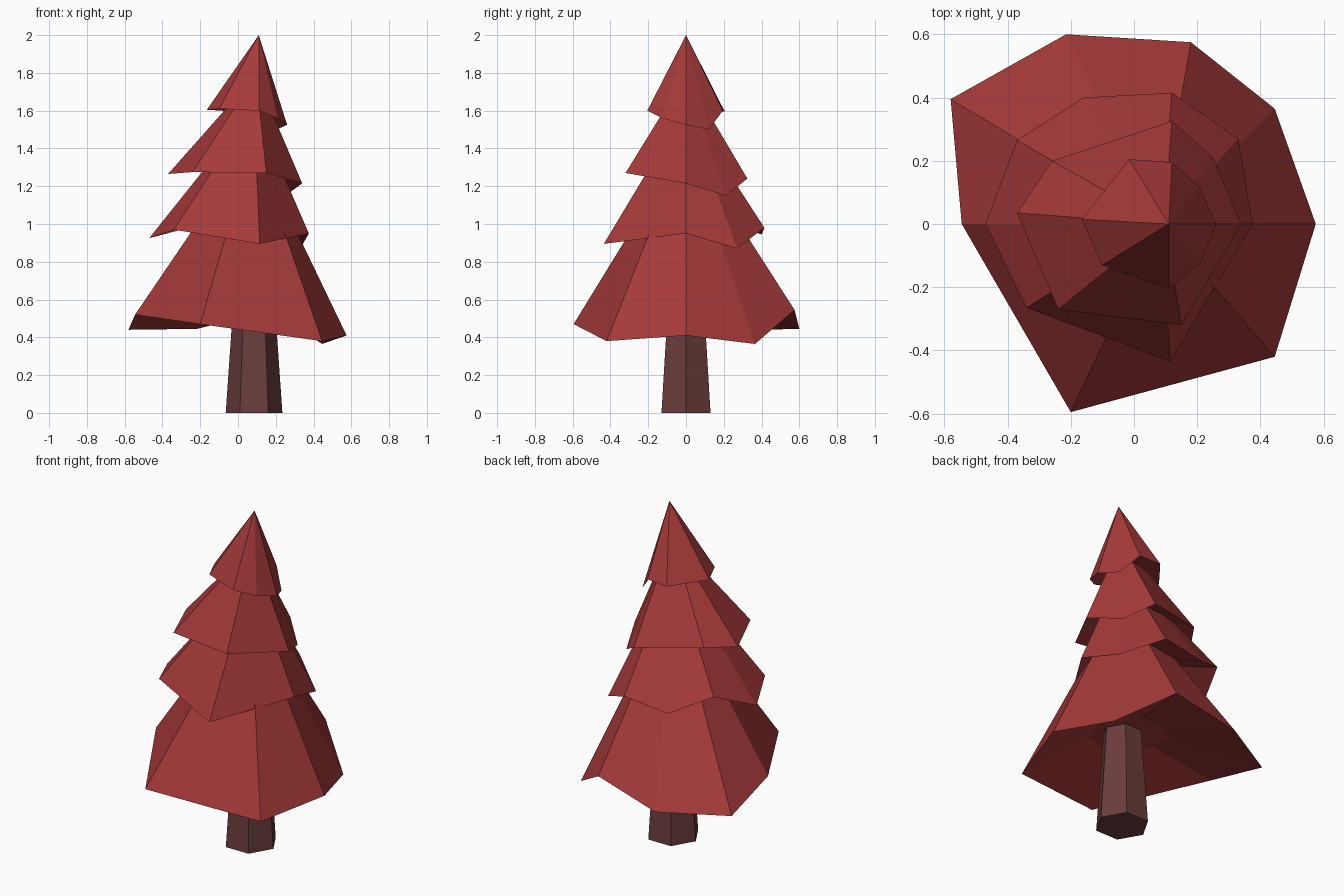
import bpy, bmesh, math

if "Cube" in bpy.data.objects:
    bpy.data.objects.remove(bpy.data.objects["Cube"])


def material(name, color):
    m = bpy.data.materials.new(name)
    m.diffuse_color = (*color, 1)
    m.use_nodes = True
    m.node_tree.nodes["Principled BSDF"].inputs["Base Color"].default_value = m.diffuse_color
    return m


def add_object(name, bm, mat):
    bmesh.ops.recalc_face_normals(bm, faces=bm.faces)
    me = bpy.data.meshes.new(name)
    bm.to_mesh(me)
    bm.free()
    me.materials.append(mat)
    ob = bpy.data.objects.new(name, me)
    bpy.context.collection.objects.link(ob)
    return ob


foliage_red = material("foliage red", (0.38, 0.042, 0.042))
bark_brown = material("bark brown", (0.14, 0.046, 0.044))

# Trunk: tapered six-sided post
bm = bmesh.new()
rings = []
for z, r in ((0, 0.15), (0.65, 0.105)):
    rings.append([bm.verts.new((0.085 + r * math.cos(i * math.pi / 3),
                                r * math.sin(i * math.pi / 3), z)) for i in range(6)])
bm.faces.new(rings[0])
bm.faces.new(rings[1])
for i in range(6):
    j = (i + 1) % 6
    bm.faces.new((rings[0][i], rings[0][j], rings[1][j], rings[1][i]))
add_object("trunk", bm, bark_brown)


def tier(name, apex, rim, ring_z, ring_scale=0.35):
    """Uneven cone with a hollowed underside."""
    bm = bmesh.new()
    top = bm.verts.new(apex)
    outer = [bm.verts.new(p) for p in rim]
    inner = [bm.verts.new((apex[0] + (x - apex[0]) * ring_scale, y * ring_scale, ring_z))
             for x, y, z in rim]
    n = len(rim)
    for i in range(n):
        j = (i + 1) % n
        bm.faces.new((outer[i], outer[j], top))
        bm.faces.new((outer[j], outer[i], inner[i], inner[j]))
    bm.faces.new(inner)
    add_object(name, bm, foliage_red)


# Four foliage tiers, bottom to top, each with a ragged rim
tier("bottom_tier", (0.08, 0, 1.44), [
    (0.575, 0, 0.41), (0.445, 0.365, 0.365), (0.18, 0.575, 0.545), (-0.215, 0.6, 0.445),
    (-0.58, 0.395, 0.44), (-0.545, 0, 0.52), (-0.2, -0.595, 0.47), (0.445, -0.42, 0.38)], 0.58)
tier("lower_middle_tier", (0.085, 0, 1.62), [
    (0.375, 0, 0.95), (0.33, 0.27, 0.87), (0.12, 0.415, 0.98), (-0.16, 0.4, 0.945),
    (-0.37, 0.265, 1.05), (-0.47, 0, 0.925), (-0.34, -0.265, 0.97), (0.115, -0.435, 0.895)], 1.03)
tier("upper_middle_tier", (0.095, 0, 1.79), [
    (0.34, 0, 1.215), (0.25, 0.21, 1.15), (0.12, 0.325, 1.24), (-0.26, 0.2, 1.29),
    (-0.37, 0.035, 1.265), (-0.24, -0.27, 1.275), (0.15, -0.32, 1.27)], 1.32)
tier("top_tier", (0.11, 0, 2.0), [
    (0.26, 0, 1.525), (0.205, 0.12, 1.5), (0.12, 0.195, 1.6), (-0.015, 0.205, 1.595),
    (-0.165, 0.015, 1.605), (-0.1, -0.13, 1.61), (0.11, -0.205, 1.6), (0.21, -0.124, 1.56)], 1.62)
